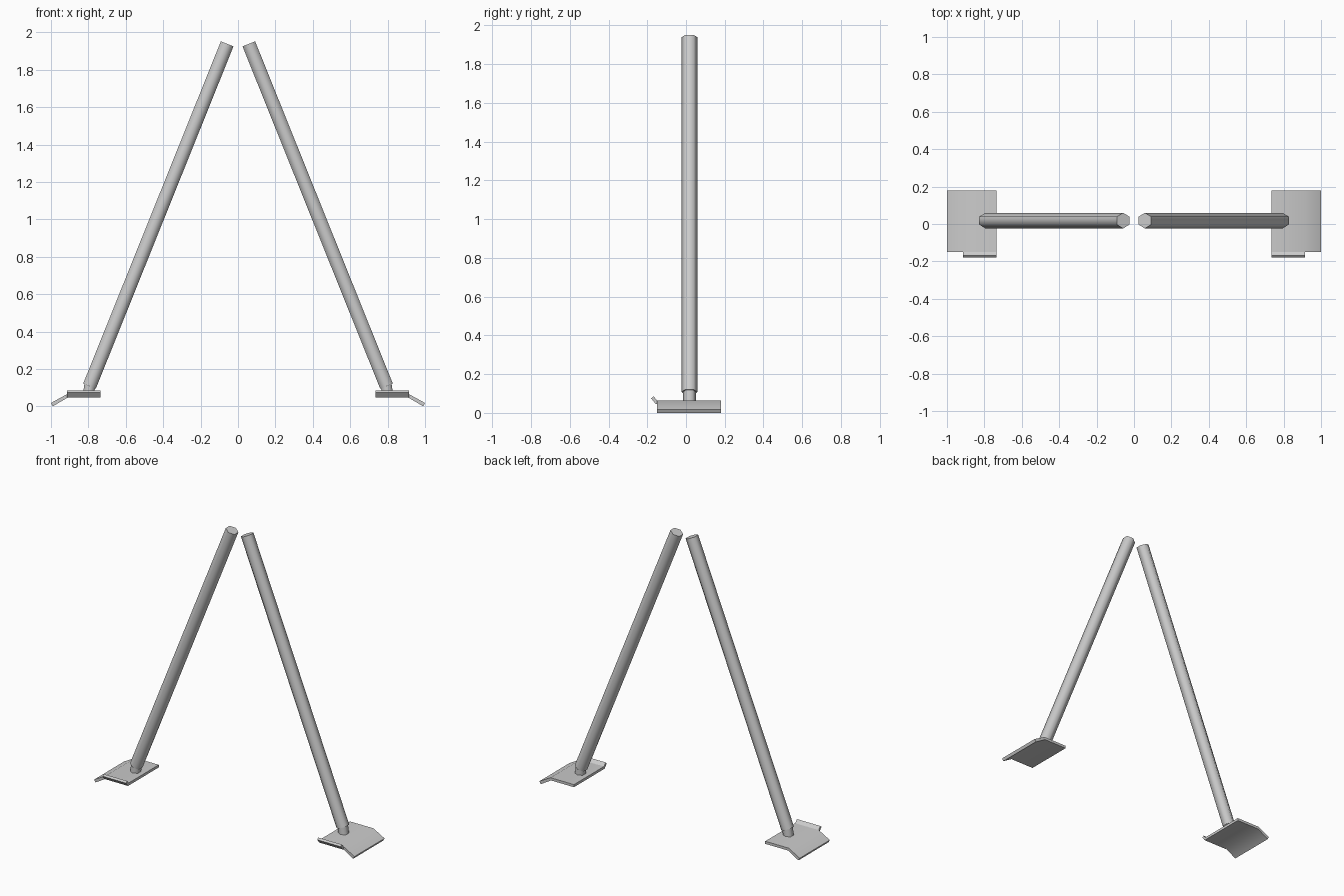
import bpy, bmesh
from math import cos, sin, pi, radians
from mathutils import Vector

if "Cube" in bpy.data.objects:
    bpy.data.objects.remove(bpy.data.objects["Cube"])


def finish(name, bm, angle):
    bmesh.ops.recalc_face_normals(bm, faces=bm.faces)
    me = bpy.data.meshes.new(name)
    bm.to_mesh(me)
    bm.free()
    ob = bpy.data.objects.new(name, me)
    bpy.context.collection.objects.link(ob)
    bpy.ops.object.select_all(action='DESELECT')
    ob.select_set(True)
    bpy.context.view_layer.objects.active = ob
    bpy.ops.object.shade_smooth_by_angle(angle=radians(angle))
    return ob


def extrude(bm, points, offset):
    face = bm.faces.new([bm.verts.new(p) for p in points])
    ext = bmesh.ops.extrude_face_region(bm, geom=[face])
    verts = [v for v in ext['geom'] if isinstance(v, bmesh.types.BMVert)]
    bmesh.ops.translate(bm, verts=verts, vec=offset)


def hex_tube(name, start, end, r):
    # six-sided bar with corners towards the front and back
    axis = Vector(end) - Vector(start)
    y = Vector((0, 1, 0))
    side = y.cross(axis).normalized()
    bm = bmesh.new()
    ring = [Vector(start) + y * r * cos(i * pi / 3) + side * r * sin(i * pi / 3)
            for i in range(6)]
    extrude(bm, ring, axis)
    finish(name, bm, 65)


LEG_Y = 0.018
# bent foot sheet (x, z) and its small raised front lip (y, z)
SHEET = [(0.735, 0.065), (0.915, 0.065), (1.0, 0.018),
         (0.99, 0.0), (0.911, 0.047), (0.735, 0.047)]
LIP = [(-0.145, 0.065), (-0.150, 0.065), (-0.168, 0.086),
       (-0.180, 0.075), (-0.157, 0.047), (-0.145, 0.047)]

for s, label in ((-1, "left"), (1, "right")):
    # leg and the short ankle under it
    hex_tube(label + "_leg", (s * 0.794, LEG_Y, 0.108), (s * 0.058, LEG_Y, 1.938), 0.042)
    hex_tube(label + "_ankle", (s * 0.80, LEG_Y, 0.06), (s * 0.79, LEG_Y, 0.13), 0.034)

    # foot plate
    bm = bmesh.new()
    extrude(bm, [(s * x, -0.15, z) for x, z in SHEET], (0, 0.33, 0))
    extrude(bm, [(s * 0.735, y, z) for y, z in LIP], (s * 0.18, 0, 0))
    finish(label + "_foot", bm, 50)
